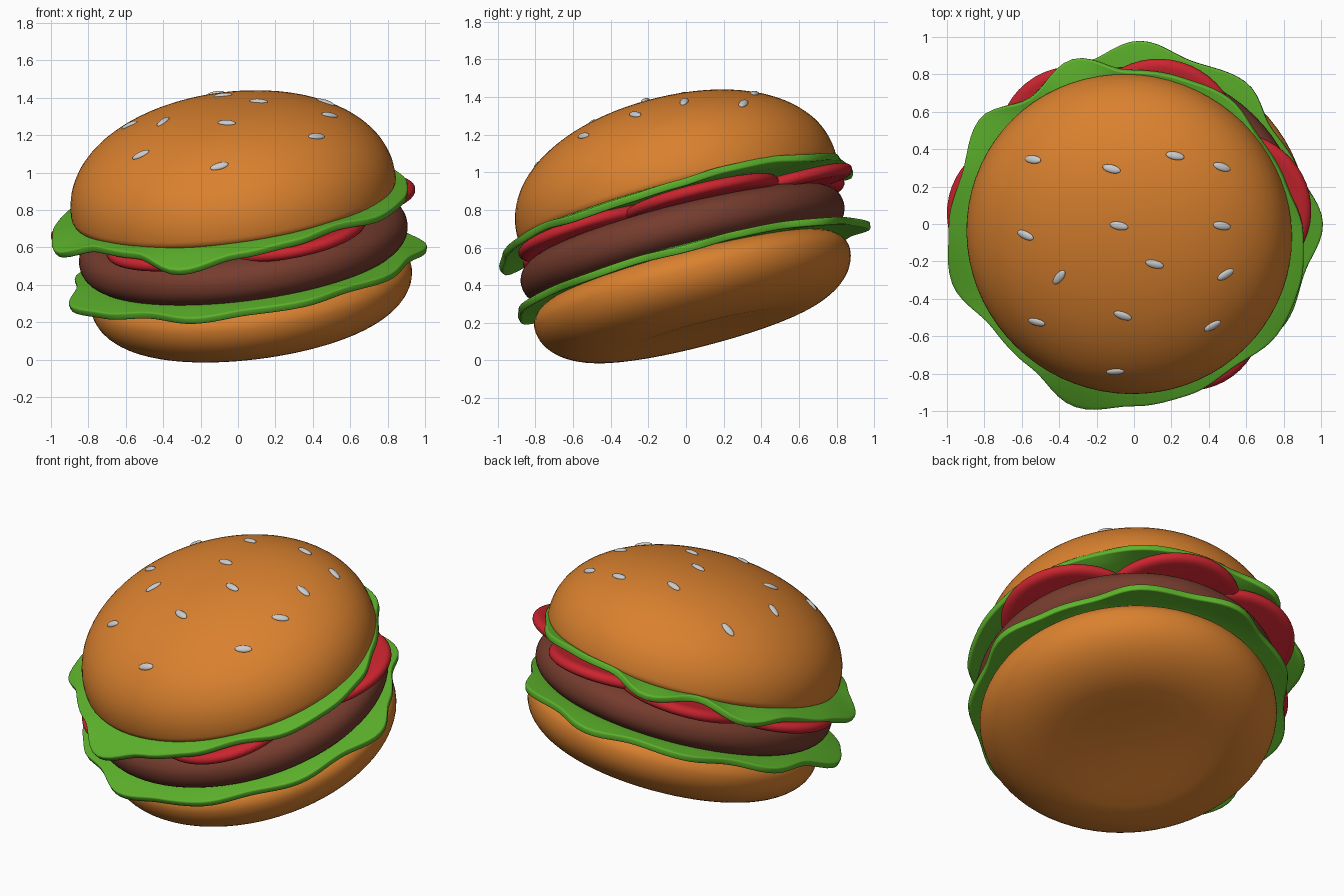
import bpy, bmesh
from math import sin, cos, pi, radians
from mathutils import Vector, Matrix

if "Cube" in bpy.data.objects:
    bpy.data.objects.remove(bpy.data.objects["Cube"])

# The whole stack leans: its axis points along AXIS, base frame M (LOW: slightly shifted lower layers)
AXIS = Vector((-0.13, -0.26, 1)).normalized()
M = Matrix.Translation((0.082, 0.164, 0.054)) @ Vector((0, 0, 1)).rotation_difference(AXIS).to_matrix().to_4x4()
LOW = M @ Matrix.Translation((0.02, -0.035, 0))


def material(name, rgb):
    m = bpy.data.materials.new(name)
    m.diffuse_color = (*rgb, 1)
    m.use_nodes = True
    m.node_tree.nodes["Principled BSDF"].inputs["Base Color"].default_value = m.diffuse_color
    return m


BUN = material("bun", (0.7, 0.22, 0.028))
MEAT = material("meat", (0.18, 0.045, 0.027))
RED = material("red", (0.6, 0.018, 0.028))
GREEN = material("green", (0.11, 0.45, 0.025))


def add(name, bm, mat, matrix=M):
    bmesh.ops.recalc_face_normals(bm, faces=bm.faces)
    me = bpy.data.meshes.new(name)
    bm.to_mesh(me)
    bm.free()
    me.shade_smooth()
    if mat:
        me.materials.append(mat)
    ob = bpy.data.objects.new(name, me)
    ob.matrix_world = matrix
    bpy.context.collection.objects.link(ob)
    return ob


def surface(rings, close=True):
    """Skin between rings of points, capped at the ends."""
    bm = bmesh.new()
    vs = [[bm.verts.new(p) for p in ring] for ring in rings]
    n = len(vs[0])
    for a, b in zip(vs, vs[1:]):
        for i in range(n):
            bm.faces.new((a[i], a[(i + 1) % n], b[(i + 1) % n], b[i]))
    bm.faces.new(vs[0])
    if close:
        bm.faces.new(vs[-1])
    return bm


def lathe(name, profile, mat, matrix=M, n=72):
    rings = [[(r * cos(2 * pi * i / n), r * sin(2 * pi * i / n), z) for i in range(n)] for r, z in profile]
    return add(name, surface(rings), mat, matrix)


def oval(R, H, z, p, a0=-90, a1=90, steps=24, core=0.0):
    """Superellipse arc; core is the radius of the flat middle."""
    out = []
    for i in range(steps + 1):
        a = radians(a0 + (a1 - a0) * i / steps)
        c, s = max(cos(a), 0.0005), sin(a)
        out.append((core + (R - core) * c ** (2 / p), z + H * abs(s) ** (2 / p) * (1 if s > 0 else -1)))
    return out


# Buns; the bottom one has a slightly hollow underside
TR, TH, TZ, TP = 0.875, 0.525, 0.85, 2.15
lathe("top_bun", oval(TR, 0.05, TZ, 2, -90, 0, 8, 0.83)[:-1] + oval(TR, TH, TZ, TP, 0, 90, 32), BUN)
lathe("bottom_bun", [(0.02, 0.118), (0.2, 0.114), (0.35, 0.106)]
      + oval(0.865, 0.25, 0.35, 2.05, -90, 0, 20, 0.48)[:-1] + oval(0.865, 0.12, 0.35, 2, 0, 90, 12, 0.70),
      BUN, M @ Matrix.Translation((0.032, -0.045, 0)))

# Patty
lathe("patty", oval(0.885, 0.123, 0.593, 2.2, core=0.72), MEAT, LOW)

# Ring of overlapping tomato slices: direction and distance from the axis
for i, (a, d) in enumerate(((12, .56), (73, .54), (122, .55), (174, .58), (238, .54), (300, .55))):
    m = M @ Matrix.Rotation(radians(a), 4, 'Z') @ Matrix.Translation((d, 0, 0.738)) \
        @ Matrix.Rotation(radians(3 if i % 2 else -1), 4, 'X')
    lathe(f"tomato_slice_{i + 1}", oval(0.42, 0.035, 0, 2.2, steps=14, core=0.37), RED, m, 48)


# Lettuce leaves: discs with a ruffled, drooping rim
def lettuce(name, z, radii, flat, droop, matrix):
    n, k = 120, len(radii)

    def rim(i):
        t = i / n * k
        j, f = int(t), t - int(t)
        f = (1 - cos(pi * f)) / 2
        return radii[j % k] * (1 - f) + radii[(j + 1) % k] * f

    rings = []
    for s in (0.02, 0.5, 0.8, 0.87, 0.91, 0.95, 0.98, 1.0):
        ring = []
        for i in range(n):
            a, R = 2 * pi * i / n, rim(i)
            r = s if s <= 0.8 else 0.8 + (R - 0.8) * (s - 0.8) / 0.2
            w = max(0, (s - 0.8) / 0.2) ** 1.3
            ring.append((r * cos(a), r * sin(a), z - w * droop * (R - flat)))
        rings.append(ring)
    ob = add(name, surface(rings, False), GREEN, matrix)
    mod = ob.modifiers.new("thickness", 'SOLIDIFY')
    mod.thickness, mod.offset = 0.04, 0
    mod = ob.modifiers.new("round", 'BEVEL')
    mod.width, mod.segments, mod.limit_method, mod.angle_limit = 0.015, 2, 'ANGLE', radians(50)


lettuce("upper_lettuce", 0.81, (0.93, 0.89, 0.88, 0.92, 0.90, 0.89, 0.98, 0.90, 1.0, 0.95,
                                0.98, 1.02, 0.93, 0.94, 1.04, 0.97, 0.95, 0.92, 0.96, 0.95), 0.91, 0.65, M)
lettuce("lower_lettuce", 0.473, (0.97, 0.90, 0.88, 0.96, 0.93, 0.99, 0.92, 0.94, 0.90, 0.95,
                                 0.91, 1.0, 0.97, 0.92, 0.97, 0.93, 0.94, 0.91, 0.94, 0.91), 0.87, 0.3, LOW)


# Sesame seeds lying on the dome: x, y, turn
INV = M.inverted()


def height(x, y):
    lo, hi = 0.8, 1.7
    for _ in range(30):
        z = (lo + hi) / 2
        p = INV @ Vector((x, y, z))
        inside = (p.xy.length / TR) ** TP + (max(p.z - TZ, 0) / TH) ** TP < 1
        lo, hi = (z, hi) if inside else (lo, z)
    return lo


for i, (x, y, a) in enumerate(((-.54, .345, -10), (-.12, .295, -15), (.22, .365, -10), (.47, .305, -15),
                               (-.58, -.06, -20), (-.08, -.01, -10), (.47, -.01, -10), (-.4, -.285, 50),
                               (.11, -.215, -15), (.49, -.27, 30), (-.52, -.525, -5), (-.06, -.49, -20),
                               (.42, -.545, 30), (-.1, -.79, 10))):
    e, z = 0.01, height(x, y)
    nrm = Vector(((height(x - e, y) - height(x + e, y)) / (2 * e),
                  (height(x, y - e) - height(x, y + e)) / (2 * e), 1)).normalized()
    bm = bmesh.new()
    bmesh.ops.create_uvsphere(bm, u_segments=20, v_segments=12, radius=1)
    rot = Vector((0, 0, 1)).rotation_difference(nrm).to_matrix().to_4x4()
    add(f"seed_{i + 1}", bm, None, Matrix.Translation((x, y, z)) @ rot
        @ Matrix.Rotation(radians(a), 4, 'Z') @ Matrix.Diagonal((0.05, 0.022, 0.014, 1)))
